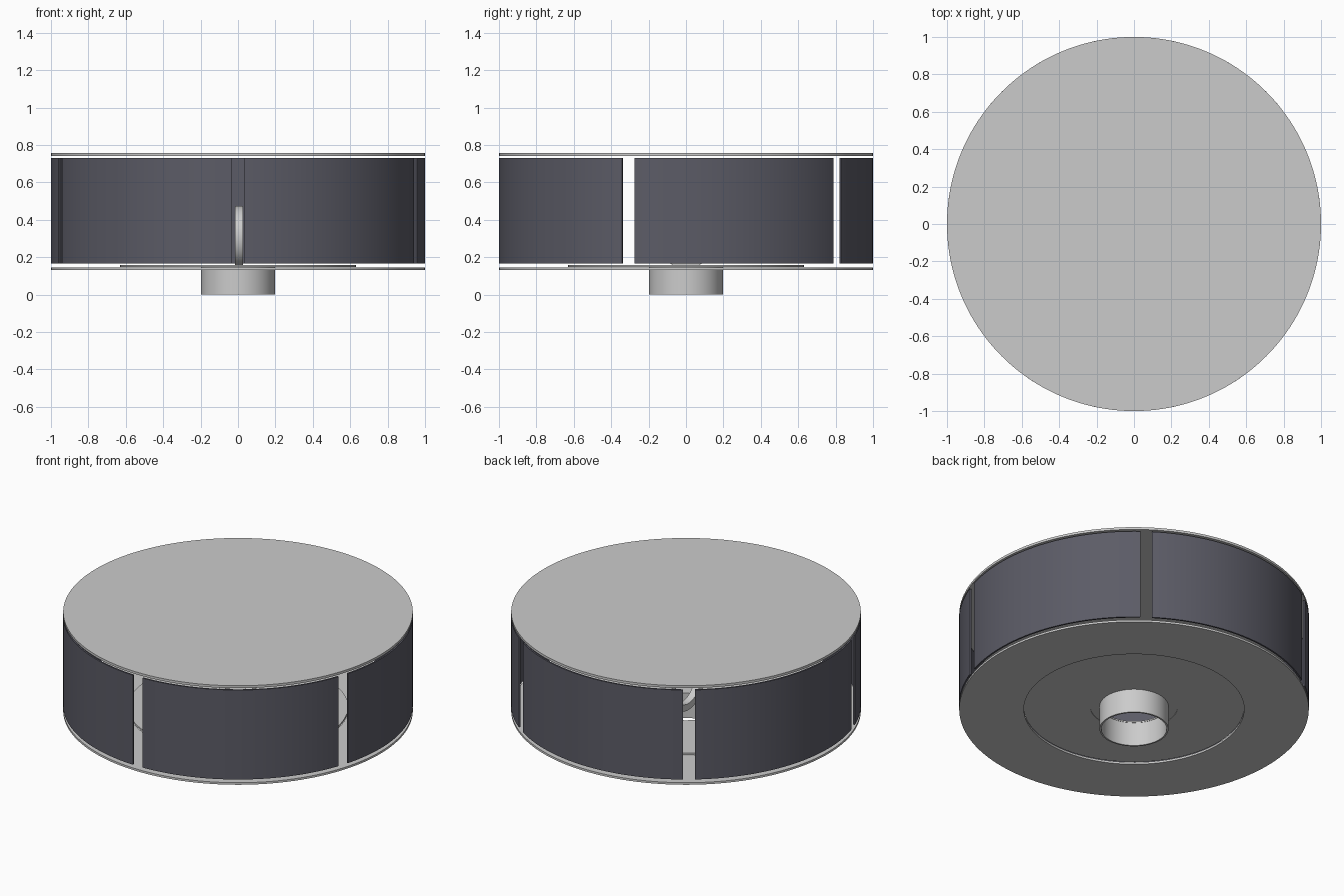
import bpy, math

if "Cube" in bpy.data.objects:
    bpy.data.objects.remove(bpy.data.objects["Cube"])

SEG = 160
panel_mat = bpy.data.materials.new("dark_panel")
panel_mat.diffuse_color = (0.106, 0.106, 0.134, 1)
panel_mat.use_nodes = True
panel_mat.node_tree.nodes["Principled BSDF"].inputs["Base Color"].default_value = panel_mat.diffuse_color


def make(name, verts, faces, mat=None):
    me = bpy.data.meshes.new(name)
    me.from_pydata(verts, [], faces)
    ob = bpy.data.objects.new(name, me)
    bpy.context.collection.objects.link(ob)
    if mat:
        me.materials.append(mat)
    bpy.ops.object.select_all(action='DESELECT')
    ob.select_set(True)
    bpy.context.view_layer.objects.active = ob
    bpy.ops.object.mode_set(mode='EDIT')
    bpy.ops.mesh.select_all(action='SELECT')
    bpy.ops.mesh.normals_make_consistent(inside=False)
    bpy.ops.object.mode_set(mode='OBJECT')
    bpy.ops.object.shade_smooth_by_angle(angle=math.radians(30))
    return ob


def ring_sector(name, r0, r1, z0, z1, a0=0, a1=2 * math.pi, mat=None, n=SEG):
    """Rectangular section swept about z; a full turn closes on itself."""
    full = a1 - a0 > 2 * math.pi - 1e-6
    count = n if full else n + 1
    verts, faces = [], []
    for i in range(count):
        a = a0 + (a1 - a0) * i / n
        c, s = math.cos(a), math.sin(a)
        verts += [(r * c, r * s, z) for r, z in ((r0, z0), (r1, z0), (r1, z1), (r0, z1))]
    for i in range(n):
        j = (i + 1) % count
        for k in range(4):
            m = (k + 1) % 4
            faces.append((i * 4 + k, i * 4 + m, j * 4 + m, j * 4 + k))
    if not full:
        faces += [(0, 1, 2, 3), tuple(n * 4 + k for k in range(4))]
    return make(name, verts, faces, mat)


# top cover disc
bpy.ops.mesh.primitive_cylinder_add(vertices=SEG, radius=1, depth=0.015, location=(0, 0, 0.7495))
bpy.context.object.name = "top_cover"
bpy.ops.object.shade_smooth_by_angle(angle=math.radians(30))

# bottom rim, raised inner plate and collar
ring_sector("bottom_rim", 0.63, 1.0, 0.132, 0.145)
ring_sector("inner_plate", 0.25, 0.63, 0.147, 0.159)
ring_sector("tube_collar", 0.185, 0.25, 0.15, 0.159)

# open mounting tube
ring_sector("mounting_tube", 0.187, 0.197, 0.0, 0.159)

# five curved side panels with narrow gaps between them
half_gap = math.asin(0.034)
for i in range(5):
    start = math.radians(-90 + 72 * i)
    ring_sector(f"side_panel_{i + 1}", 0.99, 1.0, 0.165, 0.73,
                start + half_gap, start + math.radians(72) - half_gap, panel_mat, 40)

# upright loop in the middle
loop = ring_sector("inner_loop", 0.125, 0.166, -0.022, 0.022, n=64)
loop.rotation_euler = (0, math.pi / 2, 0)
loop.location = (0.005, 0, 0.3085)
